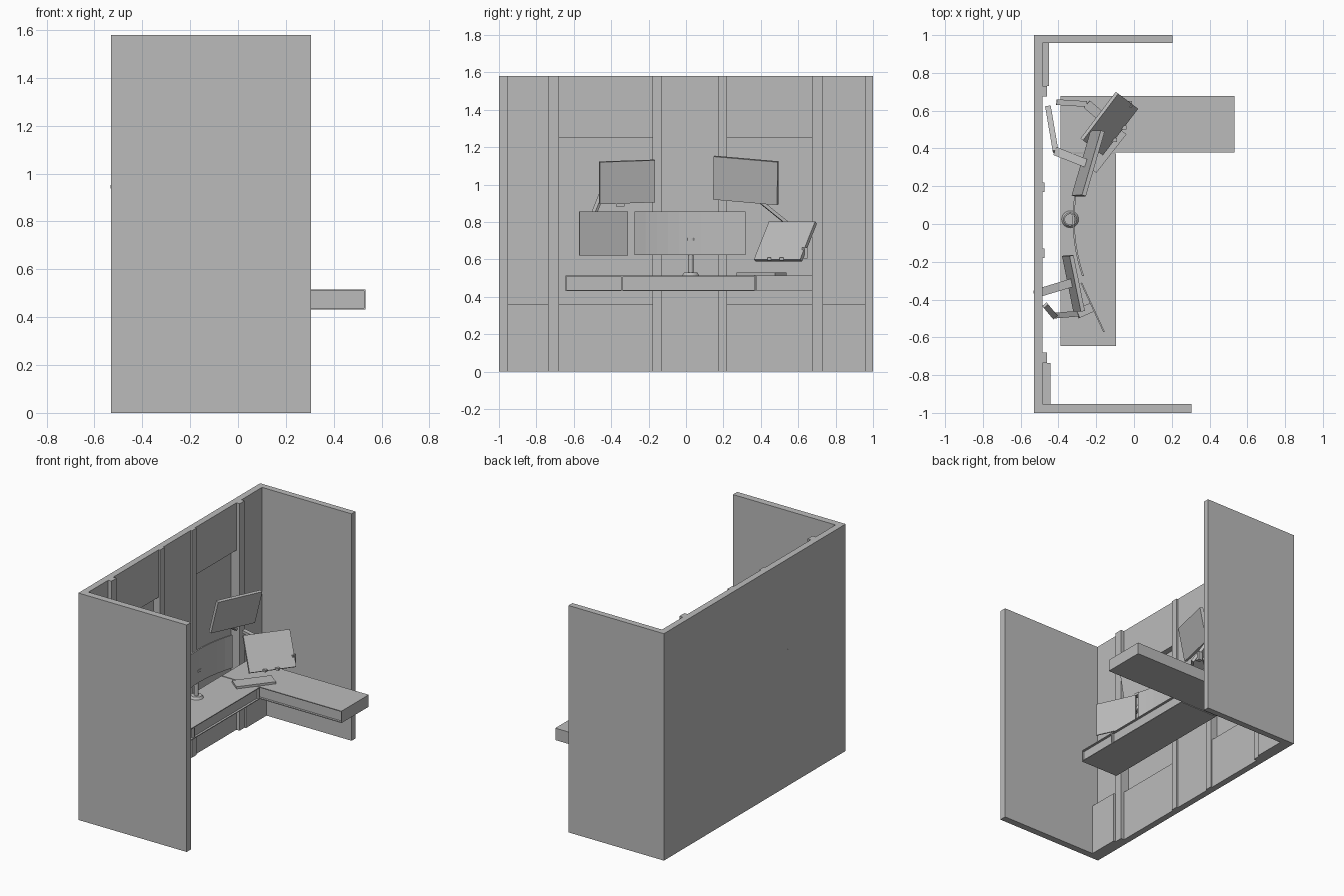
import bpy, bmesh, math
from mathutils import Vector, Matrix

if "Cube" in bpy.data.objects:
    bpy.data.objects.remove(bpy.data.objects["Cube"])

grey = bpy.data.materials.new("light_grey")
grey.diffuse_color = (0.5, 0.5, 0.5, 1)
grey.use_nodes = True
grey.node_tree.nodes["Principled BSDF"].inputs["Base Color"].default_value = grey.diffuse_color


def finish(name, bm):
    bmesh.ops.recalc_face_normals(bm, faces=bm.faces[:])
    me = bpy.data.meshes.new(name)
    bm.to_mesh(me)
    bm.free()
    me.materials.append(grey)
    ob = bpy.data.objects.new(name, me)
    bpy.context.collection.objects.link(ob)
    return ob


def box(name, x0, x1, y0, y1, z0, z1, recess=None):
    """Box from its bounds; the face pointing along 'recess' gets a sunk panel."""
    bm = bmesh.new()
    m = Matrix.Translation(((x0 + x1) / 2, (y0 + y1) / 2, (z0 + z1) / 2))
    m = m @ Matrix.Diagonal((x1 - x0, y1 - y0, z1 - z0, 1))
    bmesh.ops.create_cube(bm, size=1, matrix=m)
    if recess:
        bm.normal_update()
        f = max(bm.faces, key=lambda f: f.normal.dot(Vector(recess)))
        bmesh.ops.inset_region(bm, faces=[f], thickness=0.008)
        r = bmesh.ops.extrude_face_region(bm, geom=[f])
        vs = [v for v in r["geom"] if isinstance(v, bmesh.types.BMVert)]
        bmesh.ops.translate(bm, verts=vs, vec=Vector(recess) * -0.015)
        if f.is_valid:
            bm.faces.remove(f)
    return finish(name, bm)


def panel(name, bl, br, tl, t):
    """Tilted slab given three corners of its front face and a thickness."""
    bl, br, tl = Vector(bl), Vector(br), Vector(tl)
    u, v = br - bl, tl - bl
    n = u.cross(v).normalized() * t
    bm = bmesh.new()
    f = [bm.verts.new(p) for p in (bl, br, br + v, tl)]
    b = [bm.verts.new(p.co - n) for p in f]
    bm.faces.new(f)
    bm.faces.new(b[::-1])
    for i in range(4):
        j = (i + 1) % 4
        bm.faces.new((f[i], b[i], b[j], f[j]))
    return finish(name, bm)


def arm(name, links):
    """Chain of rectangular bars: (start, end, width, height)."""
    bm = bmesh.new()
    for a, b, w, h in links:
        a, b = Vector(a), Vector(b)
        d = (b - a).normalized()
        side = d.cross(Vector((0, 0, 1))).normalized()
        up = side.cross(d)
        m = Matrix((side, d, up)).transposed().to_4x4()
        m = Matrix.Translation((a + b) / 2) @ m @ Matrix.Diagonal((w, (b - a).length, h, 1))
        bmesh.ops.create_cube(bm, size=1, matrix=m)
    return finish(name, bm)


# cubicle walls
H = 1.58
box("back_wall_skin", -0.53, -0.525, -1, 1, 0, H)
box("side_wall_left", -0.53, 0.305, -1, -0.952, 0, H)
box("side_wall_right", -0.53, 0.205, 0.957, 1, 0, H)
for i, (y0, y1) in enumerate(((-0.952, -0.735), (-0.18, 0.22), (0.675, 0.957))):
    box(f"back_wall_full_panel_{i}", -0.525, -0.485, y0, y1, 0, H)
box("back_wall_left_strip", -0.525, -0.485, -0.735, -0.68, 0, H)
for side, y0, y1 in (("left", -0.68, -0.18), ("right", 0.22, 0.675)):
    box(f"lower_wall_panel_{side}", -0.525, -0.485, y0, y1, 0, 0.36)
    box(f"upper_wall_panel_{side}", -0.525, -0.485, y0, y1, 1.25, H)

# upright posts and low corner boxes
for i, (y0, y1, x) in enumerate(((-0.735, -0.68, -0.46), (-0.18, -0.13, -0.475),
                                 (0.17, 0.22, -0.475), (0.675, 0.73, -0.46))):
    box(f"wall_post_{i}", -0.485, x, y0, y1, 0, H)
box("corner_box_left", -0.485, -0.443, -0.952, -0.735, 0, 0.36)
box("corner_box_right", -0.485, -0.45, 0.73, 0.957, 0, 0.36)

# desks with sunk front panels
box("desk_main_left", -0.39, -0.095, -0.645, -0.342, 0.432, 0.515, (1, 0, 0))
box("desk_main_right", -0.39, -0.095, -0.342, 0.372, 0.432, 0.515, (1, 0, 0))
box("desk_side", -0.39, 0.533, 0.378, 0.677, 0.432, 0.515, (0, -1, 0))

# curved centre monitor
bm = bmesh.new()
N, rings = 10, []
for i in range(N + 1):
    s = -1 + 2 * i / N
    y, x = 0.022 + 0.297 * s, -0.315 + 0.05 * s * s
    rings.append([bm.verts.new((x + dx, y, z)) for dx, z in
                  ((0, 0.625), (0, 0.855), (-0.01, 0.855), (-0.01, 0.625))])
for a, b in zip(rings, rings[1:]):
    for k in range(4):
        bm.faces.new((a[k], b[k], b[(k + 1) % 4], a[(k + 1) % 4]))
bm.faces.new(rings[0])
bm.faces.new(rings[-1][::-1])
finish("curved_monitor", bm)

# its round stand
bm = bmesh.new()
for r1, r2, z0, z1 in ((0.045, 0.035, 0.515, 0.53), (0.014, 0.014, 0.53, 0.7), (0.03, 0.03, 0.70, 0.715)):
    bmesh.ops.create_cone(bm, cap_ends=True, segments=24, radius1=r1, radius2=r2, depth=z1 - z0,
                          matrix=Matrix.Translation((-0.338, 0.025, (z0 + z1) / 2)))
finish("monitor_stand", bm)

# raised monitors, left screen and tilted laptop
panel("upper_monitor_left", (-0.30, -0.46, 0.895), (-0.36, -0.165, 0.905), (-0.26, -0.46, 1.12), 0.022)
panel("upper_monitor_right", (-0.31, 0.145, 0.92), (-0.21, 0.487, 0.89), (-0.255, 0.147, 1.15), 0.022)
panel("lower_screen_left", (-0.155, -0.57, 0.62), (-0.275, -0.31, 0.62), (-0.155, -0.57, 0.855), 0.008)
panel("tilted_laptop", (-0.165, 0.363, 0.60), (0.022, 0.61, 0.60), (-0.27, 0.443, 0.803), 0.02)
for i, t in enumerate((0.33, 0.6)):
    x, y = -0.165 + 0.187 * t, 0.363 + 0.247 * t
    box(f"laptop_lip_{i}", x - 0.012, x + 0.012, y - 0.01, y + 0.01, 0.595, 0.61)

# keyboard lying on the desk
panel("keyboard", (-0.20, 0.27, 0.53), (-0.04, 0.475, 0.53), (-0.28, 0.332, 0.53), 0.015)

# jointed support arms
arm("support_arm_left", [
    ((-0.325, -0.31, 1.02), (-0.49, -0.36, 0.955), 0.045, 0.02),
    ((-0.49, -0.36, 0.945), (-0.533, -0.36, 0.945), 0.015, 0.015),
    ((-0.47, -0.43, 1.0), (-0.42, -0.49, 0.85), 0.03, 0.015),
    ((-0.42, -0.485, 0.85), (-0.30, -0.475, 0.76), 0.03, 0.018),
    ((-0.30, -0.475, 0.76), (-0.22, -0.44, 0.74), 0.05, 0.03)])
arm("support_arm_right", [
    ((-0.25, 0.32, 1.01), (-0.415, 0.385, 0.92), 0.045, 0.02),
    ((-0.415, 0.385, 0.92), (-0.455, 0.62, 0.73), 0.03, 0.018),
    ((-0.41, 0.645, 0.72), (-0.25, 0.635, 0.70), 0.03, 0.018),
    ((-0.25, 0.635, 0.70), (-0.14, 0.54, 0.69), 0.05, 0.03)])

# mounting plates under the raised monitor and behind the laptop
box("monitor_bracket_left", -0.34, -0.31, -0.375, -0.33, 0.882, 0.9)
box("laptop_bracket", -0.04, -0.01, 0.62, 0.65, 0.605, 0.665)
